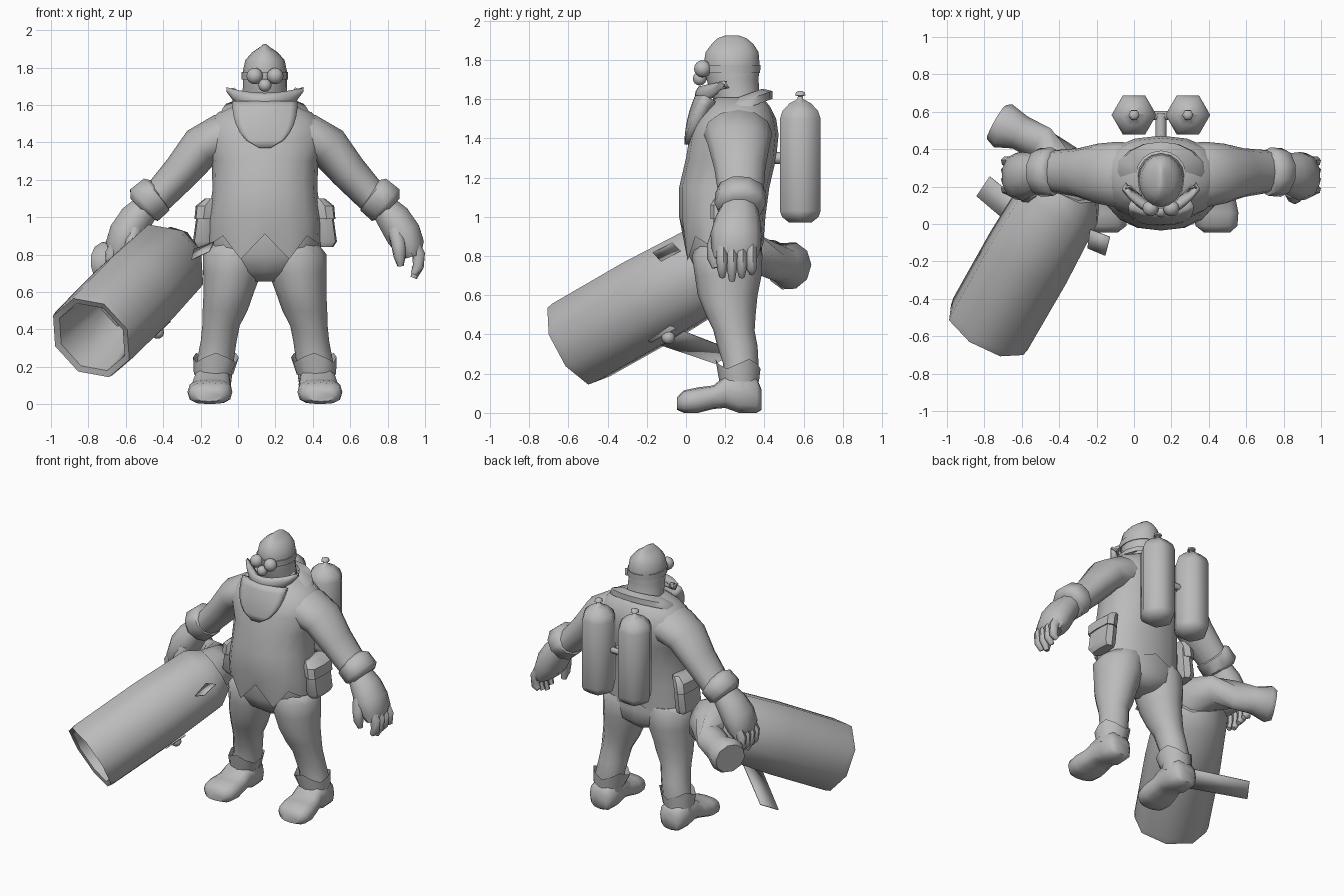
import bpy, bmesh, math
from mathutils import Vector as V

CX = 0.144  # the figure stands beside the cannon, off the centre line
grey = bpy.data.materials.new("grey")
grey.diffuse_color = (0.5, 0.5, 0.5, 1)


def finish(name, bm, angle=55):
    bmesh.ops.recalc_face_normals(bm, faces=bm.faces)
    me = bpy.data.meshes.new(name)
    bm.to_mesh(me)
    bm.free()
    me.materials.append(grey)
    me.shade_smooth()
    me.set_sharp_from_angle(angle=math.radians(angle))
    ob = bpy.data.objects.new(name, me)
    bpy.context.collection.objects.link(ob)
    return ob


def ring(c, a, b, n=16, u=V((1, 0, 0)), v=V((0, 1, 0)), p=2.0):
    """Superellipse; point 0 lies on the -v side."""
    pts = []
    for i in range(n):
        t = 2 * math.pi * i / n - math.pi / 2
        x, y = math.cos(t), math.sin(t)
        pts.append(V(c) + u * math.copysign(abs(x) ** (2 / p), x) * a
                   + v * math.copysign(abs(y) ** (2 / p), y) * b)
    return pts


def loft(name, rings, caps=(True, True), angle=55):
    bm = bmesh.new()
    rows = [[bm.verts.new(q) for q in r] for r in rings]
    n = len(rows[0])
    for r, s in zip(rows, rows[1:]):
        for i in range(n):
            bm.faces.new((r[i], r[(i + 1) % n], s[(i + 1) % n], s[i]))
    if caps[0]:
        bm.faces.new(rows[0])
    if caps[1]:
        bm.faces.new(rows[-1])
    return finish(name, bm, angle)


def stack(x, rows, n=16, p=2.0):
    """Horizontal rings from (z, dx, half width, front y, back y)."""
    return [ring((x(d), (f + b) / 2, z), w, (b - f) / 2, n, p=p) for z, d, w, f, b in rows]


def tube(name, path, n=10, angle=55):
    """Rings square to a path of (x, y, z, radius, y-side radius)."""
    pts = [V(q[:3]) for q in path]
    out = []
    for i, q in enumerate(path):
        d = (pts[min(i + 1, len(pts) - 1)] - pts[max(i - 1, 0)]).normalized()
        ref = V((0, 1, 0)) if abs(d.y) < 0.8 else V((0, 0, 1))
        u = ref.cross(d).normalized()
        out.append(ring(pts[i], q[3], q[-1], n, u, d.cross(u)))
    return loft(name, out, angle=angle)


def ball(name, c, r, n=12):
    bm = bmesh.new()
    bmesh.ops.create_uvsphere(bm, u_segments=n, v_segments=n * 2 // 3, radius=r)
    bmesh.ops.translate(bm, verts=bm.verts, vec=c)
    return finish(name, bm)


def sheet(name, f, nu, nv, thick):
    """Grid f(u, v), u in -1..1 and v in 0..1, thickened."""
    bm = bmesh.new()
    g = [[bm.verts.new(f(2 * i / nu - 1, j / nv)) for i in range(nu + 1)] for j in range(nv + 1)]
    for j in range(nv):
        for i in range(nu):
            bm.faces.new((g[j][i], g[j][i + 1], g[j + 1][i + 1], g[j + 1][i]))
    ob = finish(name, bm)
    m = ob.modifiers.new("thickness", "SOLIDIFY")
    m.thickness = thick
    m.offset = -1
    return ob


mid = lambda d: CX + d

# Tunic with a zigzag hem
body = stack(mid, [(.86, 0, .305, -.005, .395), (1.0, 0, .30, -.035, .405), (1.15, 0, .28, -.035, .425),
                   (1.3, 0, .285, 0, .46), (1.42, 0, .33, .02, .472), (1.5, 0, .31, .055, .46),
                   (1.56, 0, .25, .10, .43), (1.61, 0, .14, .15, .39)], p=2.25)
for i, q in enumerate(body[0]):
    k = min(i, 16 - i)
    q.z = [.91, .775, .90, .86, .85, .84, .83, .82, .87][k]
loft("tunic", body, (False, True))
loft("trouser_seat", stack(mid, [(.655, 0, .07, .14, .33), (.71, 0, .22, .06, .385), (.8, 0, .29, .015, .39),
                                 (.92, 0, .285, .01, .38)], p=2.2))

# Head with a ridged crown, collar, goggles and nose
loft("head", stack(mid, [(1.53, 0, .14, .17, .41), (1.62, 0, .122, .13, .375), (1.7, 0, .118, .105, .37),
                         (1.78, 0, .118, .09, .375), (1.84, 0, .105, .10, .37), (1.88, 0, .07, .13, .345),
                         (1.91, 0, .026, .16, .31), (1.925, 0, .008, .2, .27)]))
collar = stack(mid, [(1.49, 0, .245, .10, .44), (1.53, 0, .225, .12, .44), (1.56, 0, .13, .15, .39)])
for r in collar:
    for q in r:
        q.z += (q.y - .13) * .36
loft("collar", collar, (False, False))
loft("goggle_strap", stack(mid, [(1.735, 0, .124, .085, .378), (1.775, 0, .124, .082, .38)]))
for s in (-1, 1):
    ball("goggle", (CX + s * .055, .085, 1.755), .044)
ball("nose", (CX, .07, 1.705), .035)

# Moustache sweeping up at the tips, and the beard on the chest
sheet("moustache", lambda u, v: V((CX + .205 * u, .045 + .13 * u * u + .02 * (2 * v - 1) ** 2,
      (1.58 + .09 * u ** 4) * (1 - v) + (1.665 + .03 * u * u) * v)), 12, 4, .05)
sheet("beard", lambda u, v: V((CX + u * .175 * math.sqrt(max(.03, 1 - (1 - v) ** 2.2)),
      -.008 + .055 * v * v + 1.6 * (u * .175) ** 2 * v, 1.37 + .25 * v)), 10, 6, .07)

for s in (-1, 1):
    X = lambda d, s=s: CX + s * d
    # Legs, boot cuffs and boots
    loft("leg", stack(X, [(.85, .15, .14, .05, .375), (.8, .165, .165, .03, .39), (.7, .175, .155, .045, .385),
                          (.6, .193, .135, .06, .365), (.5, .213, .12, .10, .355), (.42, .235, .10, .14, .35),
                          (.34, .247, .096, .16, .365), (.25, .262, .098, .19, .37), (.12, .28, .1, .18, .37)], 12))
    cuff = stack(X, [(.16, .275, .105, .17, .372), (.25, .262, .122, .15, .38)], 12)
    for i, q in enumerate(cuff[1]):
        q.z += .025 * math.cos(i * math.pi / 2)
    loft("boot_cuff", cuff, (False, False))
    foot = []
    for y, d, w, lo, hi in [(.385, .28, .06, .015, .12), (.36, .28, .09, 0, .18), (.27, .28, .10, 0, .21),
                            (.2, .283, .10, .025, .19), (.14, .288, .11, .02, .14), (.06, .294, .12, 0, .13),
                            (-.01, .297, .112, 0, .115), (-.045, .3, .07, .015, .08)]:
        foot.append(ring((X(d), y, (lo + hi) / 2), w, (hi - lo) / 2, 12, v=V((0, 0, 1)), p=2.8))
    loft("boot", foot)
    # Arm, sleeve cuff and hand
    tube("arm", [(X(.12), .26, 1.43, .12, .17), (X(.24), .265, 1.425, .125, .175), (X(.34), .27, 1.375, .115, .16),
                 (X(.445), .275, 1.245, .10, .13), (X(.565), .28, 1.115, .088, .115), (X(.64), .28, 1.05, .08, .10)], 12)
    tube("sleeve_cuff", [(X(.565), .28, 1.13, .085, .10), (X(.58), .28, 1.12, .115, .13),
                         (X(.645), .275, 1.065, .118, .13), (X(.665), .275, 1.045, .08, .10)], 10)
    tube("hand", [(X(.63), .275, 1.06, .075, .09), (X(.69), .265, .99, .095, .115), (X(.74), .255, .91, .10, .13),
                  (X(.775), .255, .84, .085, .125), (X(.79), .255, .79, .05, .11)], 10)
    for k in range(4):
        y, e = .185 + .05 * k, .02 * abs(k - 1)
        tube("finger", [(X(.785), y, .86, .04, .03), (X(.822), y, .80, .036, .03),
                        (X(.82), y, .735, .03, .027), (X(.795), y, .675 + e, .018, .016)], 7)
    tube("thumb", [(X(.70), .18, .93, .045), (X(.715), .145, .85, .04), (X(.72), .14, .79, .033),
                   (X(.725), .15, .74, .018)], 7)
    # Belt pouch with a flap
    for nm, rows in (("pouch", [(.84, .33, .035, .16, .34), (.87, .335, .05, .14, .35), (1.05, .315, .045, .14, .35)]),
                     ("pouch_flap", [(.99, .33, .047, .125, .36), (1.06, .32, .05, .125, .36), (1.10, .29, .03, .15, .34)])):
        loft(nm, stack(X, rows, 8, p=4), angle=40)
    # Air tank with a valve
    prof = [(.97, .065), (1.0, .108), (1.03, .12), (1.5, .12), (1.54, .105), (1.58, .062), (1.6, .018),
            (1.615, .014), (1.62, .03), (1.635, .026), (1.642, .01)]
    hexes = []
    for z, r in prof:
        hexes.append([V((X(.144) + r * math.cos(i * math.pi / 3), .583 + r * math.sin(i * math.pi / 3), z))
                      for i in range(6)])
    loft("air_tank", hexes, angle=62)
tube("tank_bridge", [(CX - .06, .58, 1.3, .025), (CX + .06, .58, 1.3, .025)], 8)
tube("tank_mount", [(CX, .43, 1.3, .03), (CX, .59, 1.3, .03)], 8)

# Cannon barrel, open at the muzzle
A = V((.445, .78, .445)).normalized()
U = A.cross(V((0, 0, 1))).normalized()
W = U.cross(A)
M = V((-.785, -.565, .355))
turn = math.radians(12)
U, W = U * math.cos(turn) + W * math.sin(turn), W * math.cos(turn) - U * math.sin(turn)
loft("barrel", [ring(M + A * t, r, r, 8, U, W) for t, r in
                [(.4, .15), (.01, .205), (0, .24), (.04, .247), (.5, .25), (.9, .235), (1.0, .17)]])
# Bent stock behind the barrel
tube("stock", [(-.39, .14, .77, .17), (-.36, .24, .80, .15), (-.40, .34, .80, .12), (-.50, .43, .785, .098),
               (-.61, .49, .76, .095), (-.70, .525, .75, .125), (-.735, .545, .745, .105)], 10)
ball("barrel_knob", (-.43, -.09, .385), .035)


# Thin plates on the barrel
def plate(name, corners):
    bm = bmesh.new()
    bm.faces.new([bm.verts.new(c) for c in corners])
    finish(name, bm).modifiers.new("thickness", "SOLIDIFY").thickness = .006


plate("side_plate", [(-.235, -.03, .83), (-.13, -.07, .87), (-.155, -.17, .82), (-.25, -.13, .775)])
plate("lower_strap", [(-.84, .15, .25), (-.77, .255, .31), (-.36, -.08, .44), (-.44, -.19, .365)])
